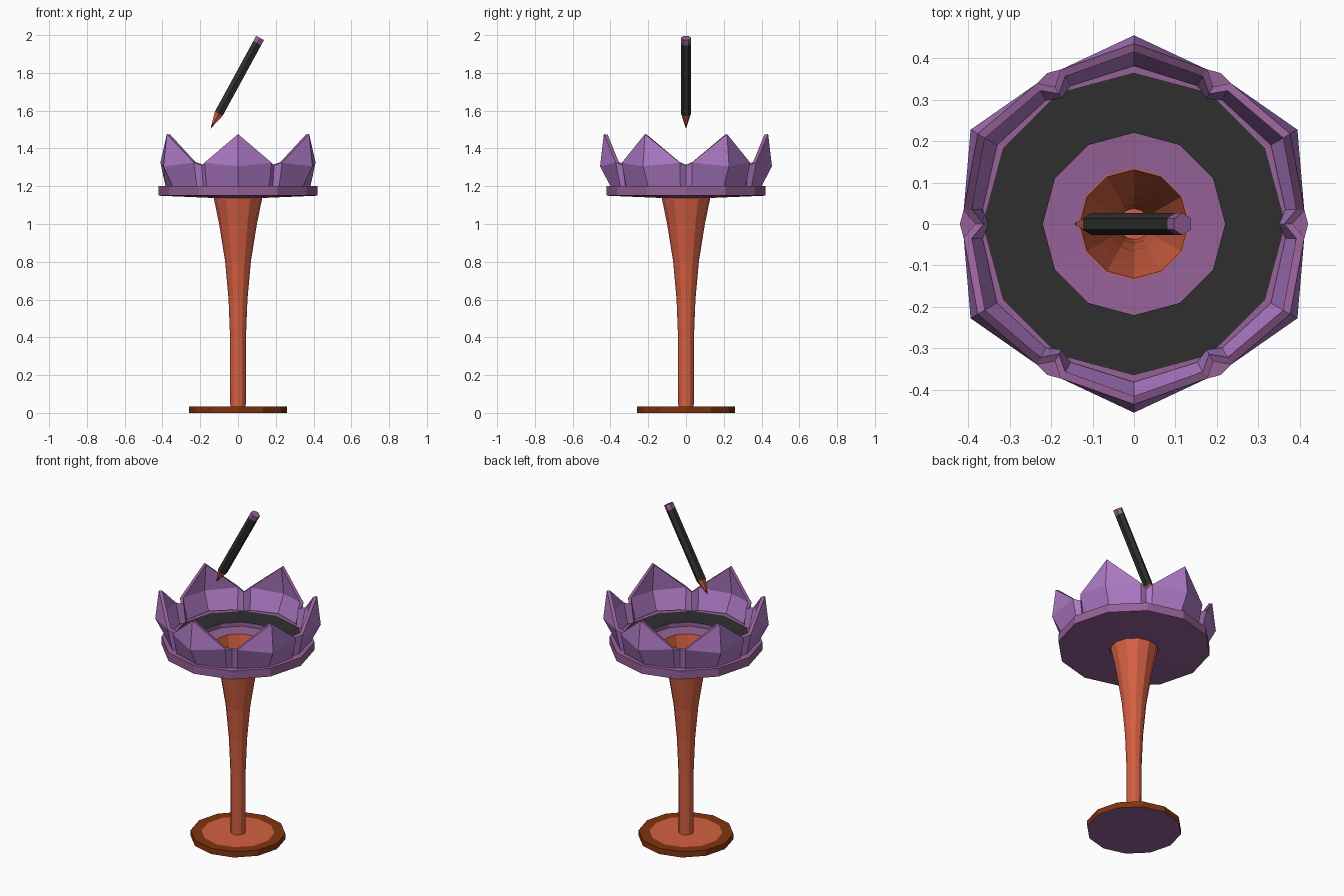
import bpy, bmesh, math
from mathutils import Vector

if "Cube" in bpy.data.objects:
    bpy.data.objects.remove(bpy.data.objects["Cube"])


def material(name, rgb):
    m = bpy.data.materials.new(name)
    lin = [((c / 255 + 0.055) / 1.055) ** 2.4 for c in rgb]
    m.diffuse_color = (*lin, 1)
    m.use_nodes = True
    m.node_tree.nodes["Principled BSDF"].inputs["Base Color"].default_value = m.diffuse_color
    return m


LILAC = material("lilac", (174, 122, 198))
PLUM = material("plum", (150, 97, 152))
ORANGE = material("burnt orange", (212, 96, 66))
BROWN = material("brown", (128, 52, 16))
BLACK = material("charcoal", (47, 47, 47))
MATS = [LILAC, PLUM, ORANGE, BROWN, BLACK]


def finish(bm, name):
    mesh = bpy.data.meshes.new(name)
    bm.to_mesh(mesh)
    bm.free()
    for m in MATS:
        mesh.materials.append(m)
    ob = bpy.data.objects.new(name, mesh)
    bpy.context.collection.objects.link(ob)
    return ob


def lathe(name, profile, mats, sides=12):
    """Spin (radius, z) points; mats gives one material per segment."""
    bm = bmesh.new()
    rings = []
    for r, z in profile:
        if r == 0:
            rings.append([bm.verts.new((0, 0, z))] * sides)
        else:
            rings.append([bm.verts.new((r * math.cos(k * math.tau / sides),
                                        r * math.sin(k * math.tau / sides), z))
                          for k in range(sides)])
    for a, b, m in zip(rings, rings[1:], mats):
        for k in range(sides):
            n = (k + 1) % sides
            vs = list(dict.fromkeys((a[k], a[n], b[n], b[k])))
            bm.faces.new(vs).material_index = MATS.index(m)
    bmesh.ops.recalc_face_normals(bm, faces=bm.faces[:])
    return finish(bm, name)


# Round foot with an orange inlay
lathe("foot", [(0, 0), (0.26, 0), (0.26, 0.035), (0.2, 0.035), (0, 0.035)],
      [PLUM, BROWN, BROWN, ORANGE])

# Hollow flared stem
outer = [(0.041, 0.035), (0.042, 0.4), (0.05, 0.6), (0.068, 0.8), (0.1, 1.0), (0.135, 1.17)]
inner = [(r - 0.004, z) for r, z in reversed(outer)]
lathe("stem", outer + inner, [ORANGE] * 11)

# Collar plate with black ring and sunken plum floor
lathe("collar", [(0.134, 1.17), (0.134, 1.138), (0.42, 1.15), (0.42, 1.2), (0.365, 1.2),
                 (0.22, 1.2), (0.22, 1.175), (0.134, 1.17)],
      [PLUM, PLUM, PLUM, PLUM, BLACK, PLUM, PLUM])

# Crown of six folded petals joined by narrow grooves
bm = bmesh.new()
GROOVE = (0, [(0.370, 1.2), (0.382, 1.31)])
EDGE = (4.5, [(0.385, 1.2), (0.412, 1.325)])
TIP = (30, [(0.40, 1.2), (0.455, 1.305), (0.435, 1.476)])
columns = []
for s in range(6):
    for ang, pts in (GROOVE, EDGE, TIP, (55.5, EDGE[1])):
        t = math.radians(60 * s + ang)
        columns.append([bm.verts.new((r * math.cos(t), r * math.sin(t), z)) for r, z in pts])
for a, b in zip(columns, columns[1:] + columns[:1]):
    bm.faces.new((a[0], b[0], b[1], a[1]))
    if len(b) == 3:
        bm.faces.new((a[1], b[1], b[2]))
    elif len(a) == 3:
        bm.faces.new((a[1], b[1], a[2]))
petals = finish(bm, "petals")
solid = petals.modifiers.new("thickness", "SOLIDIFY")
solid.thickness = 0.02
solid.offset = -1
solid.material_offset_rim = 1

# Floating hexagonal pencil: point, wood, body, end cap
pencil = lathe("pencil", [(0, 0), (0.009, 0.03), (0.027, 0.09), (0.027, 0.515), (0.027, 0.547), (0, 0.547)],
               [BROWN, ORANGE, BLACK, PLUM, PLUM], 6)
start, end = Vector((-0.145, 0, 1.505)), Vector((0.118, 0, 1.987))
tilt = math.atan2(end.x - start.x, end.z - start.z)
pencil.location = start
pencil.rotation_euler = (0, tilt, math.radians(0))
# Turn the hexagon so that corners point sideways
for v in pencil.data.vertices:
    v.co = Vector((-v.co.y, v.co.x, v.co.z))
